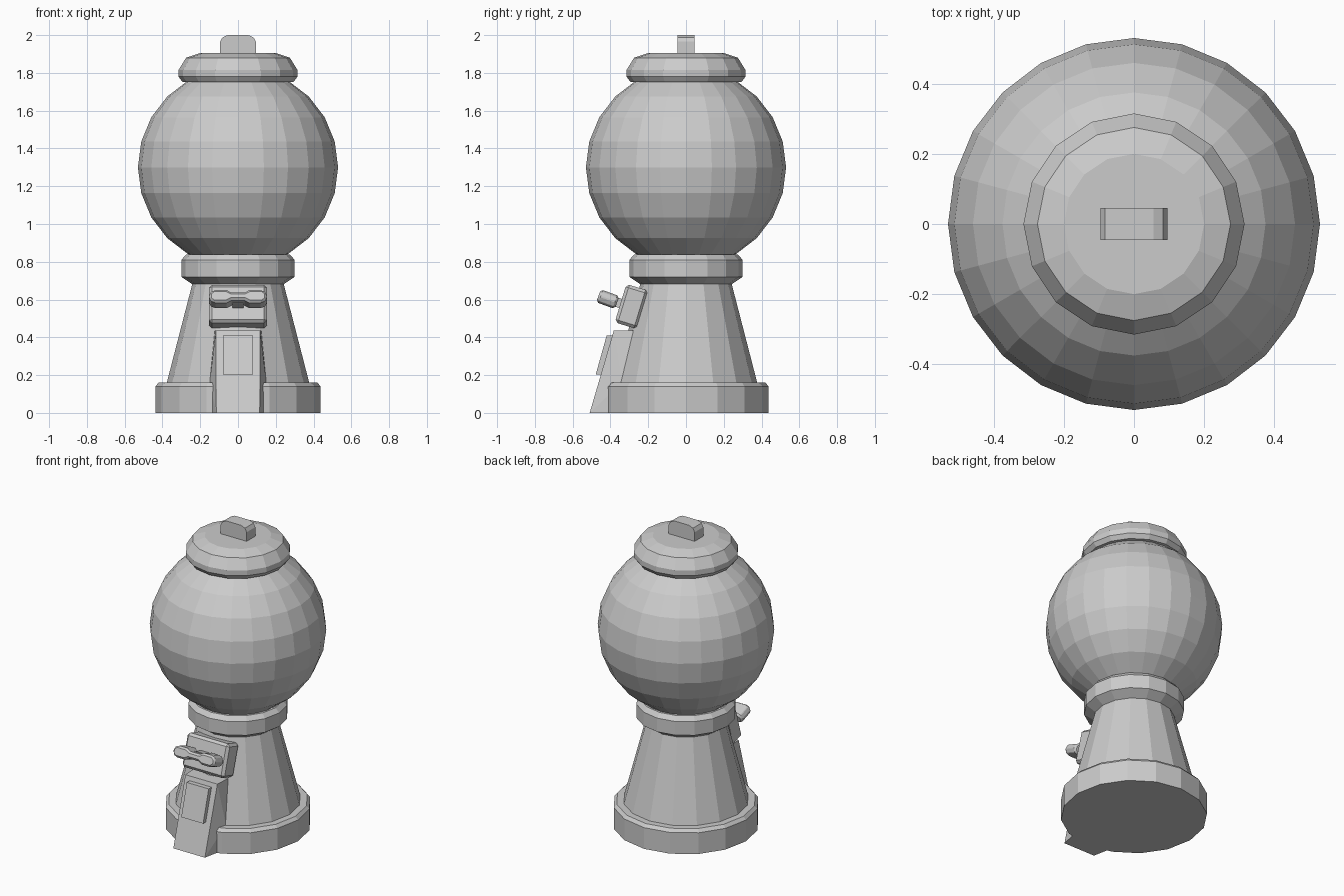
import bpy, bmesh
from math import sin, cos, pi, radians
from mathutils import Matrix

if "Cube" in bpy.data.objects:
    bpy.data.objects.remove(bpy.data.objects["Cube"])


def finish(name, bm):
    bmesh.ops.recalc_face_normals(bm, faces=bm.faces)
    me = bpy.data.meshes.new(name)
    bm.to_mesh(me)
    bm.free()
    ob = bpy.data.objects.new(name, me)
    bpy.context.collection.objects.link(ob)
    return ob


def lathe(name, profile, sides=16):
    """Turn an (r, z) profile round the z axis and cap both ends."""
    bm = bmesh.new()
    rings = [[bm.verts.new((r * cos(2 * pi * i / sides), r * sin(2 * pi * i / sides), z))
              for i in range(sides)] for r, z in profile]
    for a, b in zip(rings, rings[1:]):
        for i in range(sides):
            j = (i + 1) % sides
            bm.faces.new((a[i], a[j], b[j], b[i]))
    bm.faces.new(rings[0])
    bm.faces.new(rings[-1])
    return finish(name, bm)


def hull(name, points):
    """Convex solid from half its corners, mirrored in x."""
    bm = bmesh.new()
    for x, y, z in points:
        bm.verts.new((x, y, z))
        bm.verts.new((-x, y, z))
    bmesh.ops.convex_hull(bm, input=bm.verts)
    bmesh.ops.dissolve_limit(bm, angle_limit=radians(1), verts=bm.verts, edges=bm.edges)
    return finish(name, bm)


def extrude_xz(name, outline, depth):
    """Prism with an (x, z) outline, centred on y = 0."""
    bm = bmesh.new()
    face = bm.faces.new([bm.verts.new((x, -depth / 2, z)) for x, z in outline])
    new = bmesh.ops.extrude_face_region(bm, geom=[face])["geom"]
    bmesh.ops.translate(bm, vec=(0, depth, 0),
                        verts=[v for v in new if isinstance(v, bmesh.types.BMVert)])
    return finish(name, bm)


def bevel(ob, width):
    m = ob.modifiers.new("bevel", "BEVEL")
    m.width, m.segments, m.limit_method = width, 1, "ANGLE"


def tilt(ob, y, z, degrees):
    ob.data.transform(Matrix.Translation((0, y, z)) @ Matrix.Rotation(radians(degrees), 4, "X"))


# turned parts
lathe("foot", [(.438, 0), (.438, .14), (.42, .16), (.36, .16)])
lathe("pedestal", [(.38, .15), (.377, .16), (.24, .69)])
lathe("collar", [(.24, .68), (.30, .72), (.30, .81), (.275, .838)])
lathe("lid", [(.27, 1.75), (.295, 1.753), (.315, 1.78), (.315, 1.815), (.275, 1.88), (.2, 1.905)])

# glass globe
bm = bmesh.new()
bmesh.ops.create_uvsphere(bm, u_segments=24, v_segments=12, radius=.53,
                          matrix=Matrix.Translation((0, 0, 1.3)))
finish("globe", bm)

# lid grip
half = [(.095, 1.89), (.095, 1.965), (.082, 1.988), (.055, 2.0)]
extrude_xz("lid_grip", half + [(-x, z) for x, z in reversed(half)], .09)

# dispensing chute and its flap
hull("chute", [(.115, -.51, 0), (.117, -.382, .437), (.15, -.34, 0), (.15, -.34, .16), (.125, -.24, .437)])
hull("chute_flap", [(.08, -.478, .203), (.08, -.42, .41), (.08, -.40, .203), (.08, -.34, .41)])

# coin box, tilted against the pedestal
box = extrude_xz("coin_box", [(.153, -.106), (.153, .106), (-.153, .106), (-.153, -.106)], .122)
tilt(box, -.288, .563, -17)
bevel(box, .016)

# turn handle: two lobes joined by a narrow waist, on a short stem
lobe = [(.035, -.022), (.06, -.036), (.13, -.036), (.153, -.016)]
right = lobe + [(x, -z) for x, z in reversed(lobe)]
handle = extrude_xz("turn_handle", right + [(-x, -z) for x, z in right], .105)
tilt(handle, -.414, .602, -20)
bevel(handle, .012)
stem = extrude_xz("handle_stem", [(.03, -.025), (.03, .025), (-.03, .025), (-.03, -.025)], .12)
tilt(stem, -.36, .584, -18)
